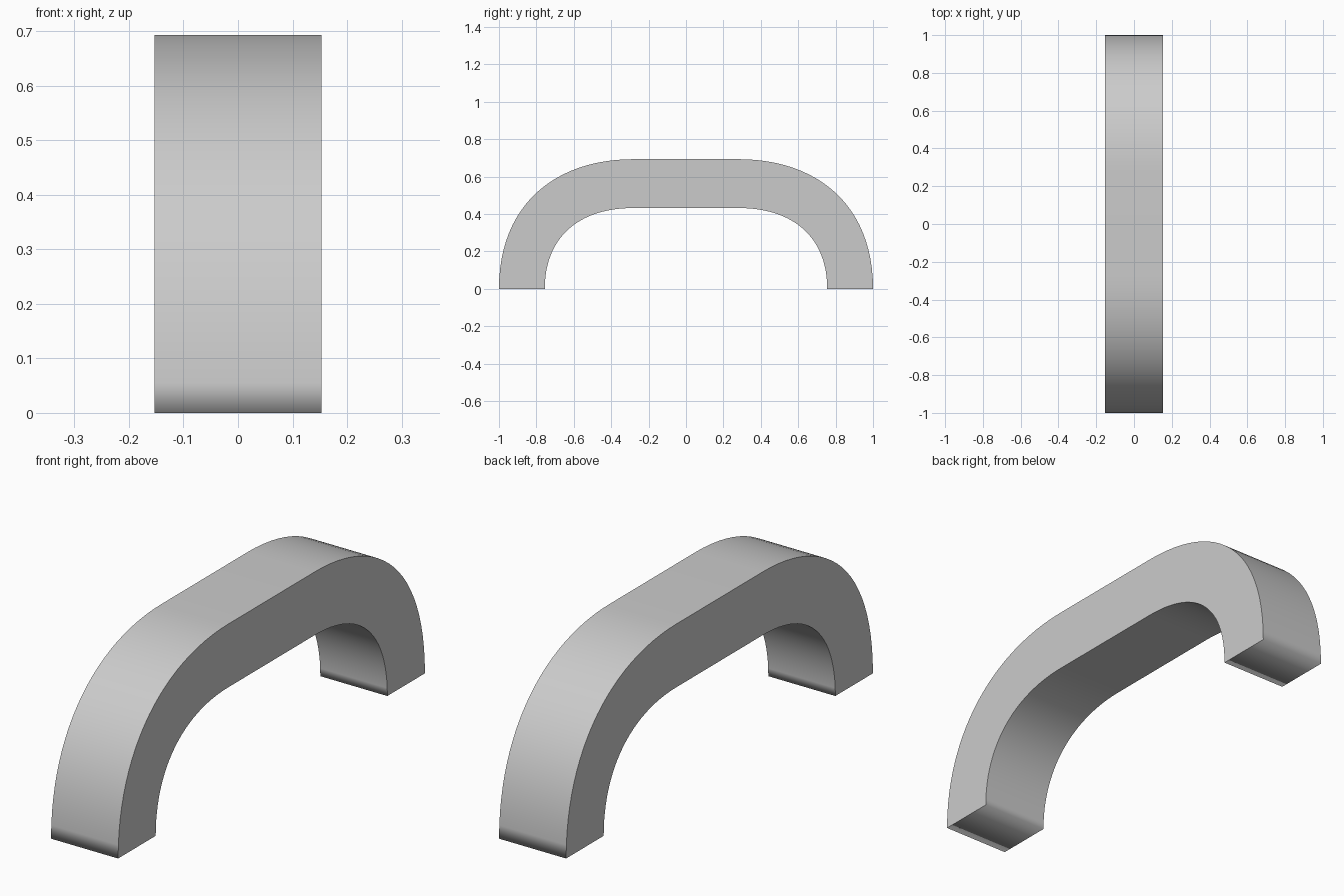
import bpy, bmesh
from mathutils import Vector
from mathutils.geometry import interpolate_bezier

if "Cube" in bpy.data.objects:
    bpy.data.objects.remove(bpy.data.objects["Cube"])

HALF_WIDTH = 0.153


def quarter(foot, lift, pull, crown, top):
    """Bend from a vertical foot at y=-foot to the flat top at y=-crown."""
    return [p.to_2d() for p in interpolate_bezier(
        Vector((-foot, 0, 0)), Vector((-foot, lift, 0)),
        Vector((-pull, top, 0)), Vector((-crown, top, 0)), 25)]


def arch(left):
    return left + [Vector((-p.x, p.y)) for p in reversed(left)]


# Outer and inner arches of the handle profile
outer = arch(quarter(1.0, 0.45, 0.70, 0.28, 0.693))
inner = arch(quarter(0.755, 0.27, 0.58, 0.28, 0.432))

bm = bmesh.new()
sides = []
for x in (-HALF_WIDTH, HALF_WIDTH):
    sides.append([[bm.verts.new((x, p.x, p.y)) for p in row] for row in (outer, inner)])

# Flat side walls
for o, i in sides:
    for k in range(len(o) - 1):
        bm.faces.new((o[k], o[k + 1], i[k + 1], i[k]))

# Smooth band running around the profile, including the feet
loops = [o + i[::-1] for o, i in sides]
n = len(loops[0])
for k in range(n):
    j = (k + 1) % n
    f = bm.faces.new((loops[0][k], loops[0][j], loops[1][j], loops[1][k]))
    f.smooth = True
    for loop in loops:
        bm.edges.get((loop[k], loop[j])).smooth = False

bmesh.ops.recalc_face_normals(bm, faces=bm.faces)
mesh = bpy.data.meshes.new("handle")
bm.to_mesh(mesh)
bm.free()
bpy.context.collection.objects.link(bpy.data.objects.new("handle", mesh))
